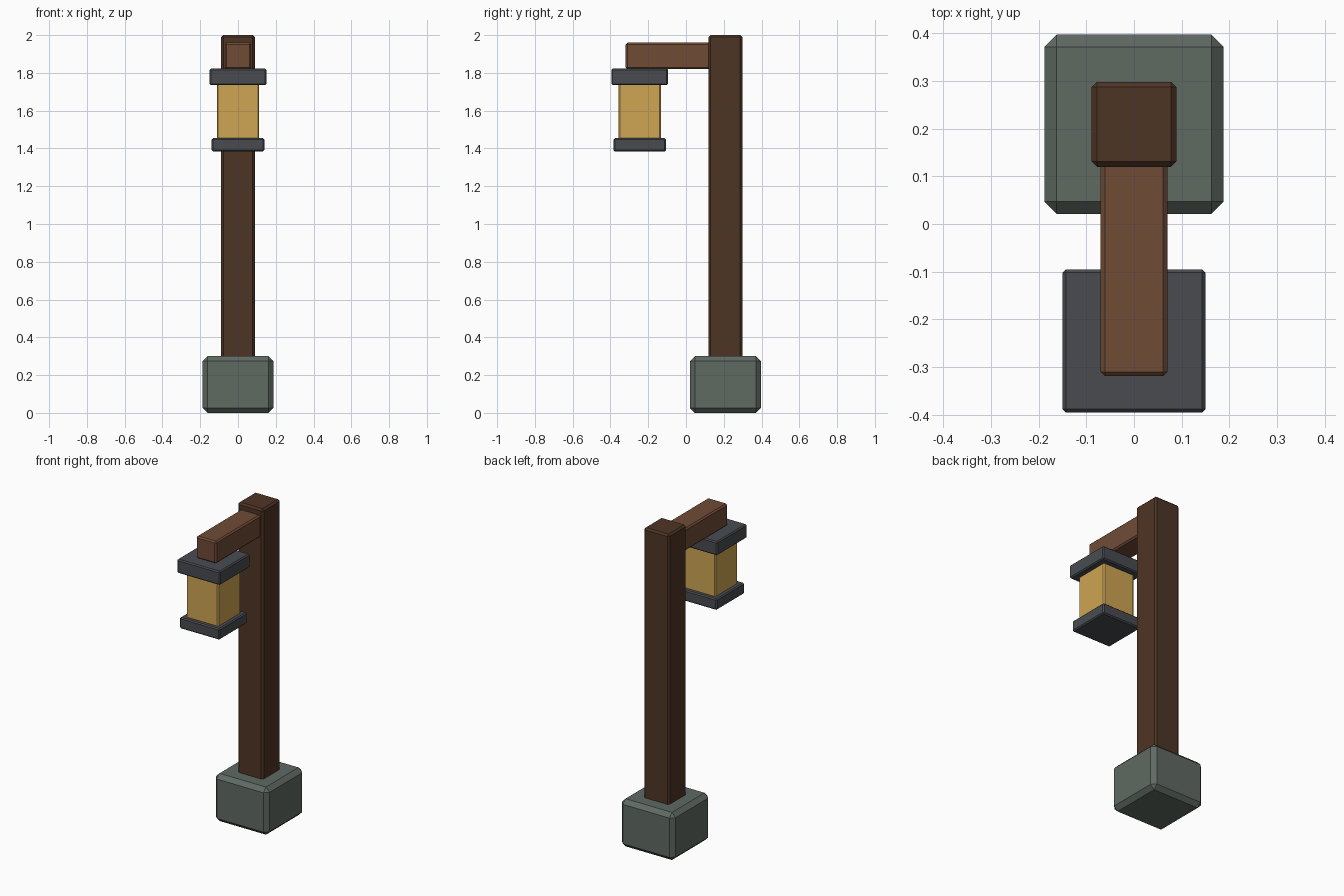
import bpy
import bmesh
from mathutils import Vector

cube = bpy.data.objects.get("Cube")
if cube:
    bpy.data.objects.remove(cube, do_unlink=True)


def material(name, colour):
    mat = bpy.data.materials.new(name)
    mat.use_nodes = True
    rgba = (*colour, 1.0)
    mat.diffuse_color = rgba
    for node in mat.node_tree.nodes:
        if node.type == "BSDF_PRINCIPLED":
            node.inputs["Base Color"].default_value = rgba
    return mat


def block(name, low, high, bevel, mat):
    """Flat-shaded box between two corners with chamfered edges."""
    low, high = Vector(low), Vector(high)
    bm = bmesh.new()
    bmesh.ops.create_cube(bm, size=1)
    bmesh.ops.scale(bm, vec=high - low, verts=bm.verts)
    bmesh.ops.bevel(bm, geom=bm.edges[:], offset=bevel, segments=1,
                    affect="EDGES", profile=0.5)
    mesh = bpy.data.meshes.new(name)
    bm.to_mesh(mesh)
    bm.free()
    mesh.materials.append(mat)
    obj = bpy.data.objects.new(name, mesh)
    obj.location = (low + high) / 2
    bpy.context.collection.objects.link(obj)
    return obj


stone = material("grey green stone", (0.115, 0.143, 0.123))
dark_wood = material("dark wood", (0.076, 0.035, 0.018))
light_wood = material("reddish wood", (0.162, 0.071, 0.037))
iron = material("dark iron", (0.065, 0.071, 0.081))
amber = material("amber glass", (0.62, 0.376, 0.086))

# Stone foot, post and arm
block("stone_base", (-0.188, 0.021, 0), (0.188, 0.397, 0.30), 0.026, stone)
block("post", (-0.089, 0.12, 0.25), (0.089, 0.298, 2.0), 0.011, dark_wood)
block("arm", (-0.07, -0.319, 1.82), (0.07, 0.16, 1.96), 0.009, light_wood)

# Lantern, stacked around one vertical axis below the arm
lantern_y = -0.245
for name, half, bottom, top, bevel, mat in (
        ("lantern_cap", 0.15, 1.735, 1.822, 0.007, iron),
        ("lantern_glass", 0.112, 1.44, 1.75, 0.007, amber),
        ("lantern_floor", 0.139, 1.384, 1.454, 0.007, iron)):
    block(name, (-half, lantern_y - half, bottom),
          (half, lantern_y + half, top), bevel, mat)
